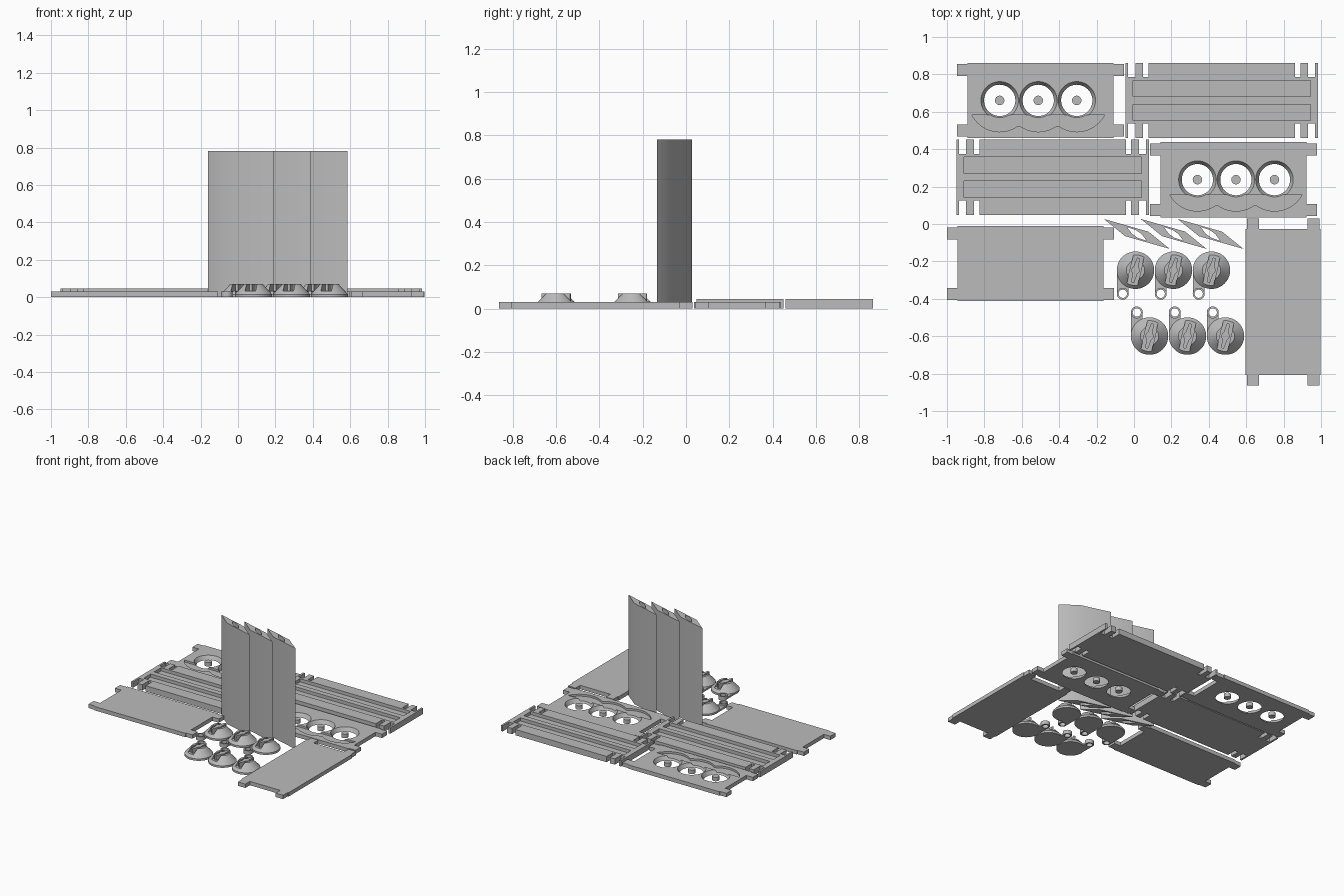
import bpy, bmesh
from math import sin, cos, radians, pi
from mathutils import Matrix, Vector

old = bpy.data.objects.get("Cube")
if old:
    bpy.data.objects.remove(old, do_unlink=True)

grey = bpy.data.materials.new("plain grey")
grey.use_nodes = True
colour = (0.5, 0.5, 0.5, 1)
grey.diffuse_color = colour
grey.node_tree.nodes["Principled BSDF"].inputs["Base Color"].default_value = colour


def finish(name, bm, loc=(0, 0), turn=0):
    """Turn a bmesh into a grey object, placed on the floor plan."""
    bmesh.ops.recalc_face_normals(bm, faces=bm.faces)
    mesh = bpy.data.meshes.new(name)
    bm.to_mesh(mesh)
    bm.free()
    mesh.transform(Matrix.Translation((*loc, 0)) @ Matrix.Rotation(radians(turn), 4, "Z"))
    mesh.materials.append(grey)
    obj = bpy.data.objects.new(name, mesh)
    bpy.context.collection.objects.link(obj)
    return obj


def prism(name, outline, z0, z1, loc=(0, 0), turn=0):
    bm = bmesh.new()
    face = bm.faces.new([bm.verts.new((x, y, z0)) for x, y in outline])
    top = bmesh.ops.extrude_face_region(bm, geom=[face])["geom"]
    bmesh.ops.translate(bm, vec=(0, 0, z1 - z0),
                        verts=[v for v in top if isinstance(v, bmesh.types.BMVert)])
    # the extruded face keeps its base only when it is closed explicitly
    bmesh.ops.holes_fill(bm, edges=[e for e in bm.edges if e.is_boundary])
    return finish(name, bm, loc, turn)


def cone(name, r0, r1, z0, z1, loc):
    bm = bmesh.new()
    bmesh.ops.create_cone(bm, cap_ends=True, segments=48, radius1=r0, radius2=r1,
                          depth=z1 - z0, matrix=Matrix.Translation((0, 0, (z0 + z1) / 2)))
    return finish(name, bm, loc)


def cut(obj, cutters):
    """Subtract the cutters, bake the result and delete the cutters."""
    for c in cutters:
        mod = obj.modifiers.new("cut", "BOOLEAN")
        mod.operation, mod.solver, mod.object = "DIFFERENCE", "EXACT", c
    graph = bpy.context.evaluated_depsgraph_get()
    mesh = bpy.data.meshes.new_from_object(obj.evaluated_get(graph))
    obj.modifiers.clear()
    obj.data = mesh
    for c in cutters:
        bpy.data.objects.remove(c, do_unlink=True)


def mirrored(quarter):
    """Complete a counter-clockwise quarter outline on all four sides."""
    half = quarter + [(-x, y) for x, y in reversed(quarter)]
    return half + [(-x, -y) for x, y in half]


def box(w, h):
    return mirrored([(w, h)])


def arc(cx, cy, r, a0, a1, n=16):
    steps = [radians(a0 + (a1 - a0) * i / n) for i in range(n + 1)]
    return [(cx + r * cos(a), cy + r * sin(a)) for a in steps]


# Plates with corner tabs
TABBED = mirrored([(.39, .13), (.446, .13), (.446, .194), (.39, .194), (.39, .201)])
THICK = 0.03
prism("side_panel", TABBED, 0, THICK, (-.553, -.212))
prism("end_panel", TABBED, 0, THICK, (.797, -.417), 90)

# Plates with three countersunk holes, a scalloped recess and loose pins
PITCH = 0.206
for n, (x, y, shift) in enumerate([(-.499, .661, -.013), (.532, .237, .013)], 1):
    plate = prism(f"dial_plate_{n}", TABBED, 0, THICK, (x, y))
    centres = [(x + shift + PITCH * i, y) for i in (-1, 0, 1)]
    scallop = (arc(-PITCH, 0, .168, 208, 306) + arc(0, 0, .168, 234, 306)
               + arc(PITCH, 0, .168, 234, 332))
    recess = prism("recess_cutter", scallop, .015, .06, (x + shift, y))
    cut(plate, [recess])
    # cones extend past both faces so the cut is clean
    for c in centres:
        cut(plate, [cone("hole_cutter", .078, .106, -.01, THICK + .01, c)])
    for i, c in enumerate(centres, 1):
        cone(f"dial_pin_{n}_{i}", .025, .025, 0, THICK, c)

# Grooved plates with slotted ends
GROOVED = mirrored([(.515, .201), (.5, .201), (.5, .125), (.462, .125), (.462, .201),
                    (.42, .201), (.42, .125), (.391, .125), (.391, .201)])
for n, (x, y) in enumerate([(.469, .661), (-.435, .25)], 1):
    plate = prism(f"grooved_plate_{n}", GROOVED, 0, .045, (x, y))
    cut(plate, [prism("groove_cutter", box(.475, .043), .02, .08, (x, y + s * .064))
                for s in (-1, 1)])

# Tall vanes with a keyed slot running through them
edge = [(.176, -.08), (.062, .012)]
vane_shape = edge + [(-.176, .08), (-.062, -.012)]
slot = [(-.053, .037), (-.025, 0), (.005, -.021)]
slot_shape = slot + [(-x, -y) for x, y in slot]
for i in range(3):
    at = (.015 + .197 * i, -.053)
    vane = prism(f"vane_{i + 1}", vane_shape, 0, .782, at)
    cut(vane, [prism("slot_cutter", slot_shape, -.1, .9, at)])

# Knobs: lipped cone, slot across the top holding a key, lever with an eyelet
key_shape = (arc(0, 0, .022, -50, 50, 8) + [(.007, .068), (-.007, .068)]
             + arc(0, 0, .022, 130, 230, 8) + [(-.007, -.068), (.007, -.068)])
for row, (x0, y0, side) in enumerate([(.008, -.247, -1), (.083, -.599, 1)], 1):
    for i in range(3):
        tag = f"{row}_{i + 1}"
        c = Vector((x0 + .203 * i, y0))
        knob = cone("knob_" + tag, .1, .049, .015, .07, c)
        cut(knob, [prism("slot_cutter", box(.029, .15), .034, .1, c, -13)])
        cone("knob_base_" + tag, .1, .1, 0, .015, c)
        prism("knob_key_" + tag, key_shape, .033, .07, c, -13)
        eye = c + Vector((-.068, side * .126))
        # strip runs from the eyelet to beneath the cone
        strip = prism("lever_" + tag, box(.03, .055), 0, .014, eye - Vector((0, side * .055)))
        ring = cone("eyelet_" + tag, .032, .032, 0, THICK, eye)
        for part in (strip, ring):
            cut(part, [cone("eye_cutter", .022, .022, -.05, .1, eye)])

# Smooth the round walls, keep hard edges sharp
bpy.ops.object.select_all(action="DESELECT")
for obj in bpy.context.collection.objects:
    if obj.type == "MESH" and grey.name in obj.data.materials:
        obj.select_set(True)
        bpy.context.view_layer.objects.active = obj
bpy.ops.object.shade_smooth_by_angle(angle=pi / 7)
